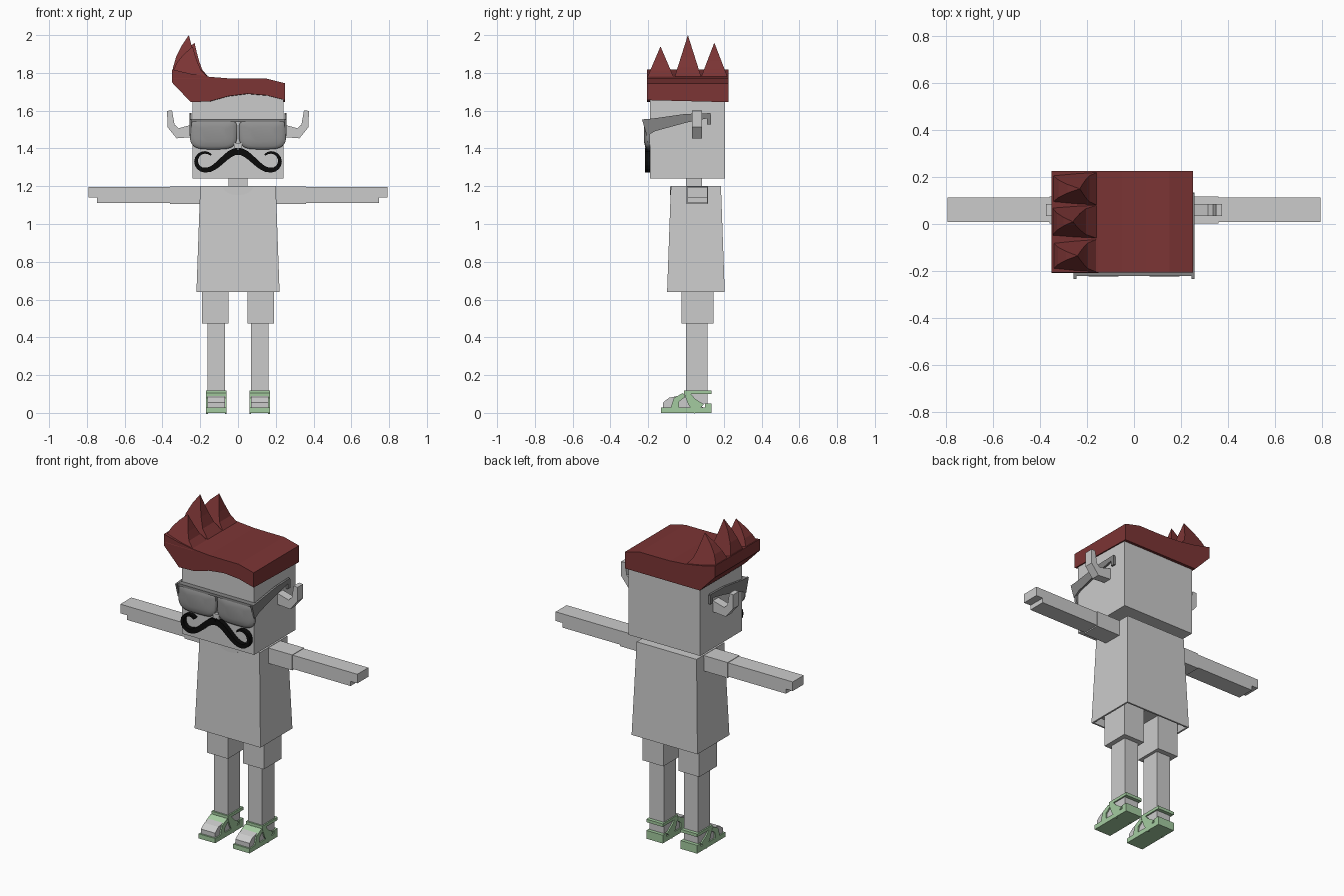
import bpy, bmesh
from math import cos, sin, pi, sqrt, copysign
from mathutils import Vector

cube = bpy.data.objects.get("Cube")
if cube:
    bpy.data.objects.remove(cube, do_unlink=True)

SINGLE = {"": 1}
PAIR = {"left_": 1, "right_": -1}


def material(name, red, green, blue):
    mat = bpy.data.materials.new(name)
    mat.use_nodes = True
    colour = (red, green, blue, 1)
    mat.diffuse_color = colour
    mat.node_tree.nodes["Principled BSDF"].inputs["Base Color"].default_value = colour
    return mat


GREY = material("light grey", 0.6, 0.6, 0.6)
RED = material("dark red", 0.2, 0.035, 0.035)
GREEN = material("pale green", 0.37, 0.6, 0.35)
FRAME = material("frame grey", 0.23, 0.23, 0.23)
LENS = material("lens grey", 0.29, 0.29, 0.29)
BLACK = material("black", 0.003, 0.003, 0.003)


def loft(name, rings, mat, sides=SINGLE, smooth=False):
    """Join rings of equal length and cap both ends, once per side."""
    for prefix, sign in sides.items():
        bm = bmesh.new()
        rows = [[bm.verts.new((sign * x, y, z)) for x, y, z in ring] for ring in rings]
        count = len(rows[0])
        for low, high in zip(rows, rows[1:]):
            for i in range(count):
                j = (i + 1) % count
                bm.faces.new((low[i], low[j], high[j], high[i]))
        bm.faces.new(rows[0])
        bm.faces.new(rows[-1])
        bmesh.ops.recalc_face_normals(bm, faces=bm.faces)
        mesh = bpy.data.meshes.new(prefix + name)
        bm.to_mesh(mesh)
        bm.free()
        mesh.materials.append(mat)
        obj = bpy.data.objects.new(prefix + name, mesh)
        bpy.context.collection.objects.link(obj)
        if smooth:
            bpy.ops.object.select_all(action="DESELECT")
            obj.select_set(True)
            bpy.context.view_layer.objects.active = obj
            bpy.ops.object.shade_smooth_by_angle(angle=pi / 4)


def rect(x, y, z, grow=0):
    (left, right), (front, back) = x, y
    left, right, front, back = left - grow, right + grow, front - grow, back + grow
    return [(left, front, z), (right, front, z), (right, back, z), (left, back, z)]


def block(name, x, y, z, mat, sides=SINGLE, flare=0):
    """Box whose bottom edge may flare outward."""
    loft(name, [rect(x, y, z[0], flare), rect(x, y, z[1])], mat, sides)


def prism(name, outline, axis, limits, mat, sides=SINGLE):
    """Extrude (x, z) points along y, or (y, z) points along x."""
    loft(name, [[(t, u, z) if axis == "x" else (u, t, z) for u, z in outline]
                for t in limits], mat, sides)


def ribbon(name, path, start, end, axis, limits, mat, sides=PAIR):
    """Flat strip along a path, tapering between two half widths."""
    upper, lower = [], []
    last = len(path) - 1
    for i, point in enumerate(path):
        along = Vector(path[min(i + 1, last)]) - Vector(path[max(i - 1, 0)])
        across = along.orthogonal().normalized() * (start + (end - start) * i / last)
        upper.append(Vector(point) + across)
        lower.append(Vector(point) - across)
    prism(name, upper + lower[::-1], axis, limits, mat, sides)


# Head, neck and nose
block("head", (-0.24, 0.24), (-0.19, 0.207), (1.24, 1.69), GREY)
block("neck", (-0.05, 0.05), (0, 0.085), (1.17, 1.26), GREY)
block("nose", (-0.02, 0.02), (-0.21, -0.18), (1.4, 1.43), GREY)

# Shirt, hollow underneath, with a curved neckline
levels = ((0.68, 0), (0.64, 0.01), (0.64, 0.02), (1.2, 0))
loft("shirt", [rect((-0.2, 0.2), (-0.08, 0.185), z, grow) for z, grow in levels], GREY)
arc = [pi * i / 8 for i in range(9)]
prism("neckline", [(0.08 * cos(a), 1.198 - 0.045 * sin(a)) for a in arc],
      "y", (-0.085, -0.078), GREY)

# Swept hair with a hem arched over the brow
hair = []
for step in range(7):
    x = step / 10 - 0.35
    top = 1.77 + 0.4 * min(x, 0) ** 2 - 0.25 * max(x - 0.15, 0)
    hem = 1.645 if step else 1.75
    arch = 0.045 * max(cos(7 * (x - 0.06)), 0) if step else 0
    hair.append([(x, -0.207, hem + arch), (x, 0.225, hem), (x, 0.225, top), (x, -0.207, top)])
loft("hair", hair, RED)

# Hair spikes that curve up to a point
for place, y, tip_x, tip_z in (("front", -0.135, -0.24, 1.94),
                               ("middle", 0.01, -0.26, 2),
                               ("back", 0.15, -0.23, 1.96)):
    spike = []
    for t in (0, 0.25, 0.5, 0.75, 0.99):
        left = -0.35 + (tip_x + 0.35) * t * t
        right = -0.15 + (tip_x + 0.15) * sqrt(t)
        half = 0.073 * (1 - t)
        spike.append(rect((left, right), (y - half, y + half), 1.77 + (tip_z - 1.77) * t))
    loft(place + "_hair_spike", spike, RED)


# Sunglasses: domed lenses, brow bar and hooked temples
def lens_ring(scale, y):
    ring = []
    for i in range(32):
        c, s = cos(pi * i / 16), sin(pi * i / 16)
        power = 0.3 if s > 0 else 0.7
        ring.append((0.13 + 0.125 * scale * copysign(abs(c) ** 0.5, c), y,
                     1.475 + 0.08 * scale * copysign(abs(s) ** power, s)))
    return ring


dome = [lens_ring(k, -0.205 - 0.02 * sqrt(1 - k * k)) for k in (1, 0.95, 0.8, 0.5)]
loft("lens", [lens_ring(1, -0.19)] + dome, LENS, PAIR, smooth=True)
block("brow_bar", (-0.25, 0.25), (-0.222, -0.19), (1.54, 1.555), FRAME)
ribbon("temple", [(-0.22, 1.51), (-0.17, 1.525), (0, 1.56), (0.13, 1.575)],
       0.045, 0.012, "x", (0.245, 0.257), FRAME)
block("temple_hook", (0.245, 0.257), (0.11, 0.133), (1.527, 1.58), FRAME, PAIR)

# Moustache: a falling wave that ends in a curl
wave = [(0.17 * i / 8, 1.335 + 0.05 * cos(pi * i / 8)) for i in range(8)]
curl = [(0.175 + 0.047 * sin(a), 1.332 - 0.047 * cos(a))
        for a in (pi * i / 8 for i in range(11))]
ribbon("moustache", wave + curl, 0.019, 0.005, "y", (-0.218, -0.188), BLACK)

# Ears bend out and up
ribbon("ear", [(0.23, 1.495), (0.32, 1.48), (0.355, 1.52), (0.362, 1.6)],
       0.034, 0.013, "y", (0.033, 0.085), GREY)

# Arms
block("sleeve", (0.18, 0.36), (0.003, 0.117), (1.105, 1.198), GREY, PAIR)
block("arm", (0.35, 0.747), (0.008, 0.113), (1.112, 1.195), GREY, PAIR)
block("hand", (0.74, 0.792), (0.008, 0.113), (1.14, 1.195), GREY, PAIR)

# Legs
block("shorts_leg", (0.05, 0.19), (-0.025, 0.145), (0.472, 0.7), GREY, PAIR)
block("leg", (0.068, 0.162), (0, 0.115), (0.05, 0.5), GREY, PAIR)

# Feet and sandals
prism("foot", [(-0.122, 0.02), (-0.122, 0.055), (-0.09, 0.08), (0.01, 0.1), (0.1, 0.02)],
      "x", (0.068, 0.162), GREY, PAIR)
width = (0.06, 0.17)
block("sole", width, (-0.132, 0.136), (0, 0.028), GREEN, PAIR)
ribbon("toe_strap", [(-0.06, 0.02), (-0.05, 0.07), (-0.01, 0.095)], 0.022, 0.012,
       "x", width, GREEN)
for place, edge in zip(("inner", "outer"), (width[0], width[1] - 0.01)):
    ribbon(place + "_side_strap", [(0.07, 0.02), (0.03, 0.06), (0, 0.11)], 0.035, 0.012,
           "x", (edge, edge + 0.01), GREEN)
block("heel_cup", width, (0.1, 0.136), (0.02, 0.05), GREEN, PAIR)
block("ankle_strap", width, (-0.01, 0.136), (0.1, 0.118), GREEN, PAIR)
